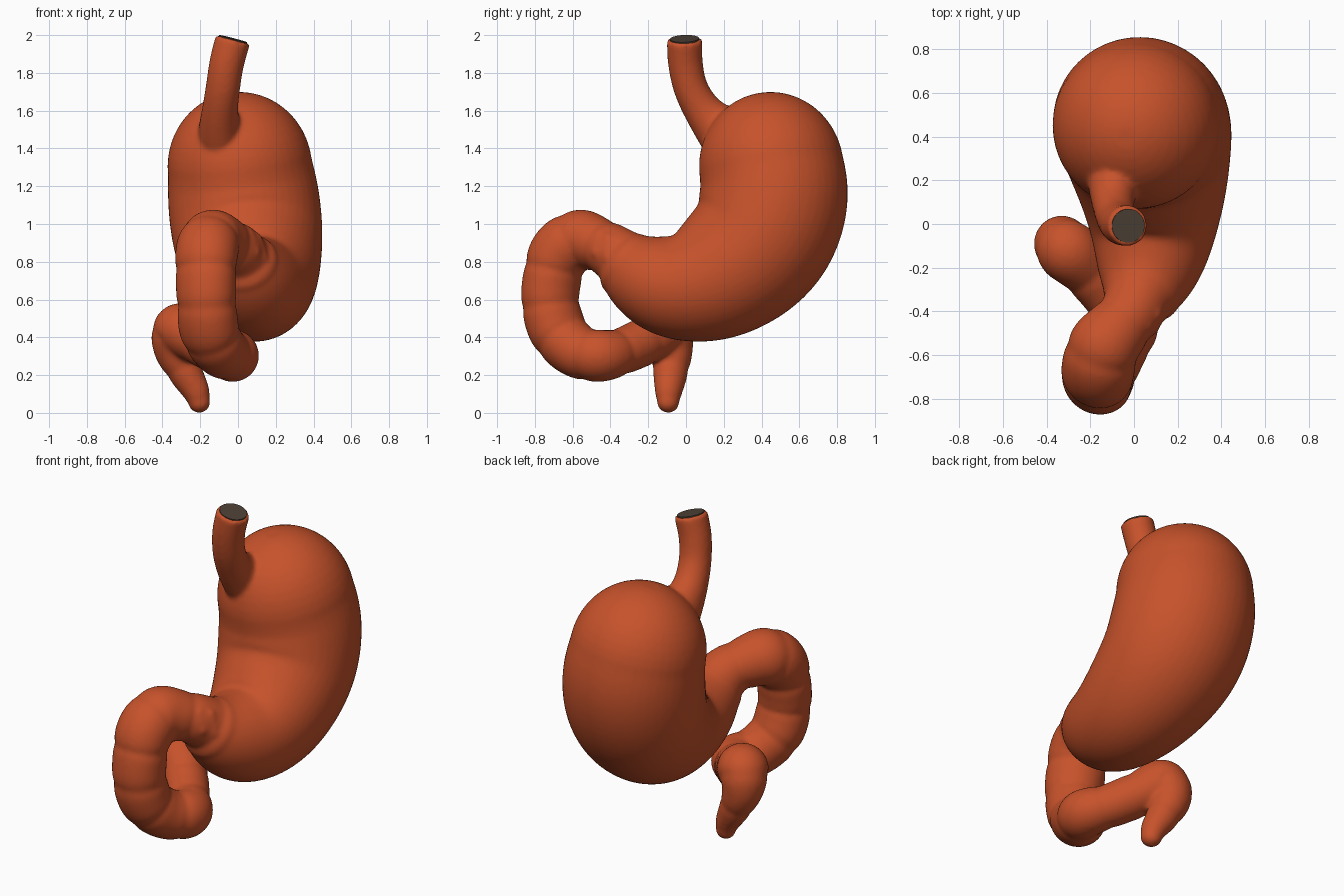
import bpy, bmesh, math
from mathutils import Vector

if "Cube" in bpy.data.objects:
    bpy.data.objects.remove(bpy.data.objects["Cube"])


def material(name, rgb):
    m = bpy.data.materials.new(name)
    m.diffuse_color = (*rgb, 1)
    m.use_nodes = True
    m.node_tree.nodes["Principled BSDF"].inputs["Base Color"].default_value = m.diffuse_color
    return m


red = material("reddish_brown", (0.57, 0.085, 0.024))
dark = material("dark_opening", (0.075, 0.053, 0.038))


def spline(pts, passes, n=10):
    """Relaxed Catmull-Rom through points of (x, y, z, side radius, other radius)."""
    p = [Vector(q) for q in pts]
    p = [2 * p[0] - p[1]] + p + [2 * p[-1] - p[-2]]
    out = []
    for i in range(1, len(p) - 2):
        a, b, c, d = p[i - 1:i + 3]
        for k in range(n):
            t = k / n
            out.append(0.5 * (2 * b + (c - a) * t + (2 * a - 5 * b + 4 * c - d) * t * t
                              + (3 * b - a - 3 * c + d) * t ** 3))
    out.append(p[-2])
    for _ in range(passes):
        out = [out[0]] + [(out[i - 1] + 2 * out[i] + out[i + 1]) / 4
                          for i in range(1, len(out) - 1)] + [out[-1]]
    return out


def sweep(bm, pts, cap0, cap1, pleat=0.0, passes=3, sides=48):
    """Elliptical tube with domed ends of the given heights (0 = flat)."""
    s = spline(pts, passes)
    pos = [Vector(q[:3]) for q in s]
    last = len(s) - 1
    tan = [(pos[min(i + 1, last)] - pos[max(i - 1, 0)]).normalized() for i in range(last + 1)]
    u = Vector((1, 0, 0))
    rings, dist = [], 0.0
    steps = [k / 12 * math.pi / 2 for k in range(1, 12)]
    for i, q in enumerate(s):
        t = tan[i]
        u = (u - t * u.dot(t)).normalized()
        v = t.cross(u)
        if i:
            dist += (pos[i] - pos[i - 1]).length
        f = 1 - pleat * (1 - abs(math.sin(math.pi * dist / 0.19))) ** 3
        a, b = q[3] * f, q[4] * f
        if i == 0 and cap0:
            for w in reversed(steps):
                rings.append((pos[i] - t * cap0 * math.sin(w), u, v, a * math.cos(w), b * math.cos(w)))
        rings.append((pos[i], u, v, a, b))
        if i == last and cap1:
            for w in steps:
                rings.append((pos[i] + t * cap1 * math.sin(w), u, v, a * math.cos(w), b * math.cos(w)))
    loops = []
    for c, uu, vv, a, b in rings:
        loops.append([bm.verts.new(c + uu * a * math.cos(g) + vv * b * math.sin(g))
                      for g in (2 * math.pi * k / sides for k in range(sides))])
    for l0, l1 in zip(loops, loops[1:]):
        for k in range(sides):
            j = (k + 1) % sides
            bm.faces.new((l0[k], l0[j], l1[j], l1[k]))
    bm.faces.new(loops[0][::-1])
    bm.faces.new(loops[-1])


bm = bmesh.new()

# Main pouch, from the domed top down and forward to the narrow end
sweep(bm, [
    (0.01, 0.452, 1.30, 0.383, 0.383),
    (0.03, 0.468, 1.13, 0.402, 0.394),
    (0.055, 0.39, 0.90, 0.397, 0.382),
    (0.085, 0.165, 0.72, 0.345, 0.345),
    (0.085, -0.06, 0.67, 0.285, 0.287),
    (0.06, -0.22, 0.725, 0.235, 0.235),
    (0.035, -0.32, 0.79, 0.18, 0.18)], 0.40, 0.10, passes=24)

# Upper tube
tube = [
    (-0.027, -0.008, 1.977, 0.094, 0.094),
    (-0.06, -0.003, 1.85, 0.092, 0.092),
    (-0.08, 0.025, 1.72, 0.091, 0.091),
    (-0.095, 0.09, 1.60, 0.096, 0.102),
    (-0.095, 0.18, 1.50, 0.115, 0.135),
    (-0.08, 0.28, 1.40, 0.14, 0.16)]
sweep(bm, tube, 0, 0.1)

# Pleated lower tube, looping down, back and ending in a tip
sweep(bm, [
    (0.035, -0.30, 0.79, 0.165, 0.165),
    (-0.01, -0.40, 0.86, 0.145, 0.145),
    (-0.07, -0.475, 0.895, 0.148, 0.145),
    (-0.14, -0.565, 0.915, 0.167, 0.162),
    (-0.165, -0.665, 0.85, 0.17, 0.16),
    (-0.17, -0.707, 0.72, 0.167, 0.15),
    (-0.165, -0.718, 0.58, 0.162, 0.15),
    (-0.15, -0.675, 0.43, 0.163, 0.15),
    (-0.09, -0.58, 0.33, 0.147, 0.142),
    (-0.025, -0.455, 0.302, 0.138, 0.138),
    (-0.11, -0.33, 0.33, 0.124, 0.124),
    (-0.22, -0.20, 0.39, 0.13, 0.13),
    (-0.31, -0.115, 0.44, 0.144, 0.144),
    (-0.33, -0.08, 0.34, 0.118, 0.118),
    (-0.275, -0.083, 0.21, 0.09, 0.094),
    (-0.225, -0.092, 0.12, 0.072, 0.076),
    (-0.205, -0.095, 0.058, 0.06, 0.064)], 0.1, 0.059, pleat=0.07)

# Small folds where the pouch narrows
for a, b in (((0.055, -0.46, 0.94), (0.085, -0.47, 0.85)),
             ((0.095, -0.41, 0.92), (0.125, -0.41, 0.82))):
    sweep(bm, [(*a, 0.035, 0.035), (*b, 0.035, 0.035)], 0.035, 0.035)

bmesh.ops.recalc_face_normals(bm, faces=bm.faces)
me = bpy.data.meshes.new("stomach")
bm.to_mesh(me)
bm.free()
me.materials.append(red)
stomach = bpy.data.objects.new("stomach", me)
bpy.context.collection.objects.link(stomach)
bpy.context.view_layer.objects.active = stomach
stomach.select_set(True)

# Fuse all parts into one soft skin
r = stomach.modifiers.new("fuse", 'REMESH')
r.mode = 'VOXEL'
r.voxel_size = 0.012
r.use_smooth_shade = True
sm = stomach.modifiers.new("soften", 'SMOOTH')
sm.factor = 0.5
sm.iterations = 10
for name in ("fuse", "soften"):
    bpy.ops.object.modifier_apply(modifier=name)
bpy.ops.object.shade_smooth()

# Dark opening on the end of the upper tube
end, nxt = Vector(tube[0][:3]), Vector(tube[1][:3])
n = (end - nxt).normalized()
bpy.ops.mesh.primitive_cylinder_add(vertices=40, radius=0.077, depth=0.008, location=end + n * 0.0005)
disc = bpy.context.object
disc.name = "tube_opening"
disc.rotation_euler = n.to_track_quat('Z', 'Y').to_euler()
disc.data.materials.append(dark)
